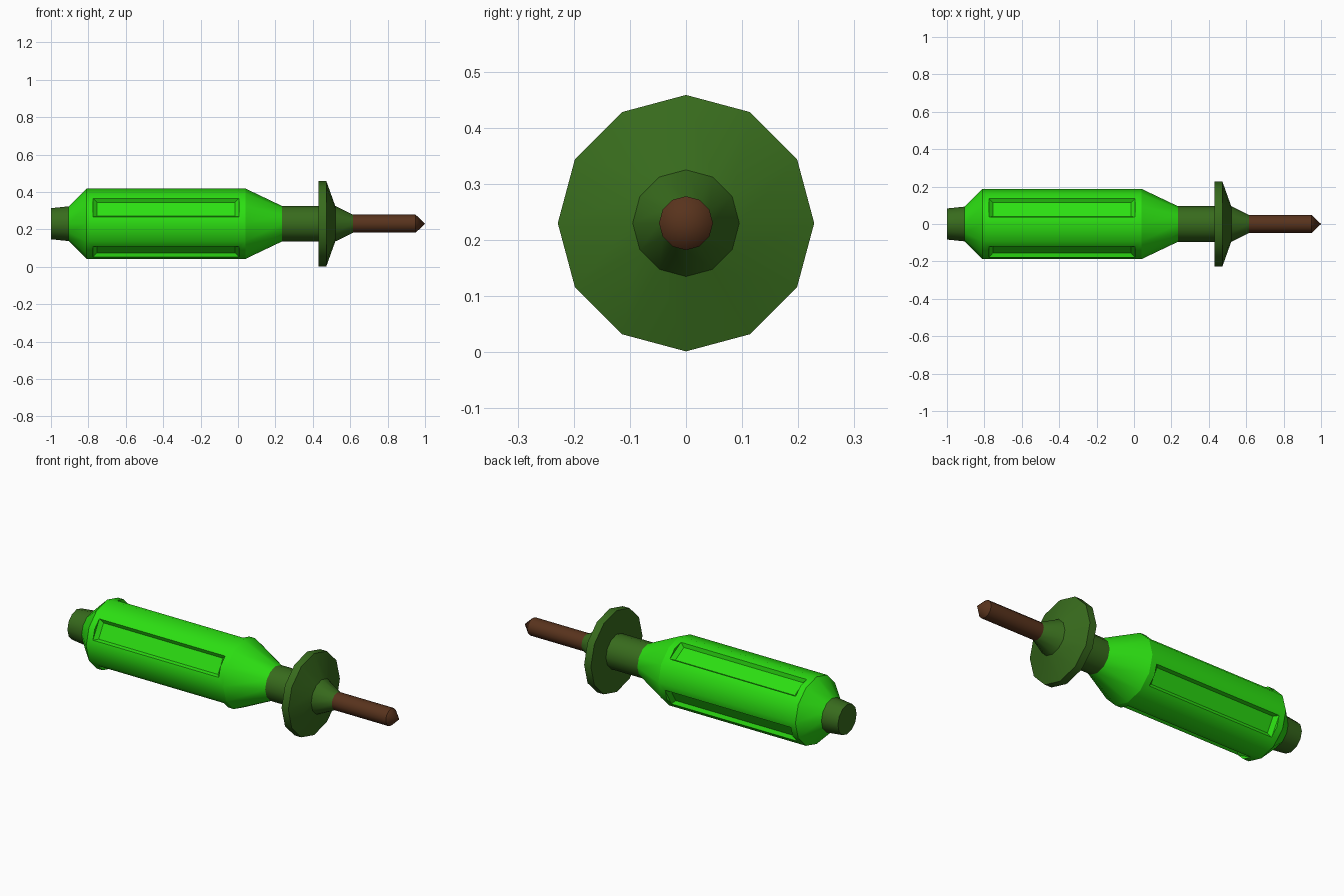
import bpy, bmesh
from math import sin, cos, pi, radians
from mathutils import Vector

if "Cube" in bpy.data.objects:
    bpy.data.objects.remove(bpy.data.objects["Cube"])

SIDES = 12
AXIS_Z = 0.23


def material(name, rgb):
    m = bpy.data.materials.new(name)
    m.diffuse_color = (*rgb, 1)
    m.use_nodes = True
    m.node_tree.nodes["Principled BSDF"].inputs["Base Color"].default_value = m.diffuse_color
    return m


def make_object(name, bm, mat=None):
    bmesh.ops.recalc_face_normals(bm, faces=bm.faces)
    me = bpy.data.meshes.new(name)
    bm.to_mesh(me)
    bm.free()
    ob = bpy.data.objects.new(name, me)
    bpy.context.collection.objects.link(ob)
    if mat:
        me.materials.append(mat)
    return ob


def lathe(name, profile, mat):
    """Turn (x, radius) points around the long axis; radius 0 makes a point."""
    bm = bmesh.new()
    rings = []
    for x, r in profile:
        n = SIDES if r else 1
        rings.append([bm.verts.new((x, r * sin(2 * pi * i / SIDES),
                                    AXIS_Z + r * cos(2 * pi * i / SIDES))) for i in range(n)])
    for a, b in zip(rings, rings[1:]):
        for i in range(SIDES):
            j = (i + 1) % SIDES
            if len(b) == 1:
                bm.faces.new((a[i], a[j], b[0]))
            else:
                bm.faces.new((a[i], a[j], b[j], b[i]))
    for ring in (rings[0], rings[-1]):
        if len(ring) > 1:
            bm.faces.new(ring)
    return make_object(name, bm, mat)


def smooth_round_sides(ob):
    """Smooth around the axis, keep rings and steep edges sharp."""
    bm = bmesh.new()
    bm.from_mesh(ob.data)
    for f in bm.faces:
        f.smooth = True
    for e in bm.edges:
        along = abs(e.verts[0].co.x - e.verts[1].co.x) > 1e-3
        e.smooth = along and e.calc_face_angle(pi) < radians(35)
    bm.to_mesh(ob.data)
    bm.free()


bright = material("bright_green", (0.025, 0.74, 0.006))
dark = material("dark_green", (0.039, 0.147, 0.012))
brown = material("brown", (0.098, 0.033, 0.012))

# Main turned parts
handle = lathe("handle", [(-0.905, 0.093), (-0.81, 0.188), (0.04, 0.188), (0.235, 0.095)], bright)
end_cap = lathe("end_cap", [(-1.0, 0.083), (-0.905, 0.093)], dark)
collar = lathe("collar_and_guard", [(0.235, 0.095), (0.43, 0.095), (0.43, 0.2285), (0.472, 0.2285),
                                    (0.52, 0.095), (0.615, 0.048)], dark)
tip = lathe("tip", [(0.615, 0.048), (0.95, 0.048), (1.0, 0.0)], brown)

# Four grip slots with sloped walls, cut into the handle
bm = bmesh.new()
for k in range(4):
    a = radians(30 + 90 * k)
    out = Vector((0, -cos(a), sin(a)))
    side = Vector((0, sin(a), cos(a)))
    loops = []
    for height, half_w, half_l in ((0.155, 0.043, 0.37), (0.173, 0.057, 0.39), (0.23, 0.057, 0.39)):
        loops.append([bm.verts.new(Vector((-0.385 + sx * half_l, 0, AXIS_Z)) + out * height + side * sy * half_w)
                      for sx, sy in ((-1, -1), (1, -1), (1, 1), (-1, 1))])
    for lo, hi in zip(loops, loops[1:]):
        for i in range(4):
            j = (i + 1) % 4
            bm.faces.new((lo[i], lo[j], hi[j], hi[i]))
    bm.faces.new(loops[0])
    bm.faces.new(loops[-1])
cutter = make_object("slot_cutter", bm, bright)
cutter.hide_render = True

mod = handle.modifiers.new("slots", 'BOOLEAN')
mod.operation = 'DIFFERENCE'
mod.solver = 'EXACT'
mod.object = cutter
bpy.context.view_layer.objects.active = handle
bpy.ops.object.modifier_apply(modifier=mod.name)
bpy.data.objects.remove(cutter)

for part in (handle, end_cap, collar, tip):
    smooth_round_sides(part)
